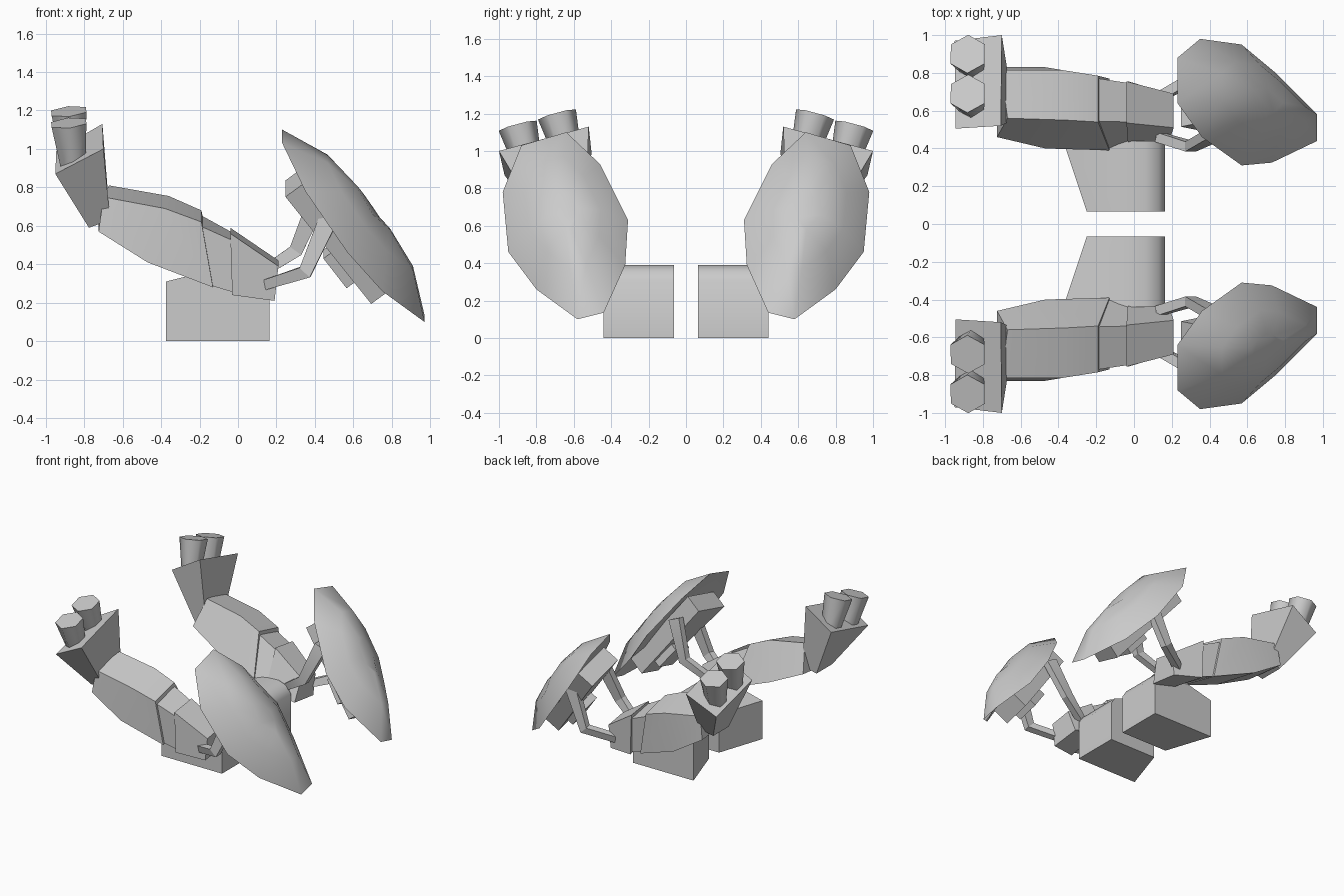
import bpy, bmesh, math
from mathutils import Vector

if "Cube" in bpy.data.objects:
    bpy.data.objects.remove(bpy.data.objects["Cube"], do_unlink=True)

grey = bpy.data.materials.new("plain grey")
grey.use_nodes = True
grey.diffuse_color = (0.6, 0.6, 0.6, 1)
grey.node_tree.nodes["Principled BSDF"].inputs["Base Color"].default_value = (0.6, 0.6, 0.6, 1)


def loft(name, rings, side, angle=25):
    """Skin a list of equal rings, cap both ends; side is +1 or -1 across y."""
    bm = bmesh.new()
    loops = [[bm.verts.new((p[0], p[1] * side, p[2])) for p in r] for r in rings]
    n = len(loops[0])
    for a, b in zip(loops, loops[1:]):
        for i in range(n):
            j = (i + 1) % n
            bm.faces.new((a[i], a[j], b[j], b[i]))
    bm.faces.new(loops[0])
    bm.faces.new(loops[-1])
    bmesh.ops.recalc_face_normals(bm, faces=bm.faces)
    me = bpy.data.meshes.new(name)
    bm.to_mesh(me)
    bm.free()
    me.materials.append(grey)
    ob = bpy.data.objects.new(name, me)
    bpy.context.collection.objects.link(ob)
    bpy.ops.object.select_all(action="DESELECT")
    ob.select_set(True)
    bpy.context.view_layer.objects.active = ob
    bpy.ops.object.shade_smooth_by_angle(angle=math.radians(angle))


def section(ridge, shoulder, floor, top_y, floor_y, rise=0.09):
    """Four-cornered arm section; the inner floor corner sits higher by rise."""
    return [(ridge[0], top_y[0], ridge[1]), (shoulder[0], top_y[1], shoulder[1]),
            (floor[0], floor_y[1], floor[1]), (floor[0], floor_y[0], floor[1] + rise)]


def nozzle(name, top, side):
    axis = Vector((-0.1, 0.27, 1)).normalized()
    u = Vector((0, 1, 0)).cross(axis).normalized()
    v = axis.cross(u)
    rings = []
    for back, radius in ((0.26, 0.07), (0, 0.105)):
        c = Vector(top) - axis * back
        rings.append([c + radius * (v * math.cos(k * math.pi / 3) + u * math.sin(k * math.pi / 3))
                      for k in range(6)])
    loft(name, rings, side, 65)


def strut(name, path, side):
    """Flat bar following a bent path, widening toward the shield."""
    pts = [Vector(p) for p in path]
    rings = []
    for i, (p, half) in enumerate(zip(pts, (0.026, 0.036, 0.05))):
        d = (pts[min(i + 1, len(pts) - 1)] - pts[max(i - 1, 0)]).normalized()
        w = d.cross(Vector((0, 1, 0))).normalized() * half
        h = w.cross(d).normalized() * 0.026
        rings.append([p + w + h, p + w - h, p - w - h, p - w + h])
    loft(name, rings, side)


# Shield rim and its local frame: long axis, cross axis, outward normal
RIM = [Vector(p) for p in (
    (0.23, 0.64, 1.10), (0.23, 0.88, 1.03), (0.35, 0.98, 0.78), (0.57, 0.95, 0.46),
    (0.75, 0.80, 0.26), (0.97, 0.58, 0.10), (0.97, 0.44, 0.135), (0.73, 0.325, 0.39),
    (0.57, 0.31, 0.63), (0.36, 0.46, 0.93))]
MID = Vector((0.58, 0.63, 0.60))
LONG = Vector((0.6, -0.2, -0.77)).normalized()
OUT = Vector((0.8, 0.155, 0.58))
OUT = (OUT - LONG * OUT.dot(LONG)).normalized()
CROSS = OUT.cross(LONG)


def dome_ring(scale, height):
    return [MID + (p - MID) * scale + OUT * height for p in RIM]


def shield_block(name, start, end, half_start, half_end, depth, side):
    """Box standing on the back of the shield."""
    rings = [[MID + LONG * a + CROSS * b + OUT * d for a, b in
              ((start, -half_start), (end, -half_end), (end, half_end), (start, half_start))]
             for d in (-0.005, -depth)]
    loft(name, rings, side)


for side, tag in ((1, "back"), (-1, "front")):
    # Foot block with a rounded top edge
    profile = [(0.165, 0), (0.165, 0.31), (0.13, 0.365), (0.06, 0.39), (-0.08, 0.385)]
    loft(tag + "_foot_block",
         [[(x, y, z) for x, z in profile + [(left, 0.31), (left, 0)]]
          for y, left in ((0.065, -0.25), (0.44, -0.375))], side, 40)

    # Arm in three overlapping segments
    loft(tag + "_arm_main", [
        section((-0.67, 0.81), (-0.70, 0.75), (-0.725, 0.57), (0.56, 0.815), (0.46, 0.83), 0.04),
        section((-0.36, 0.755), (-0.38, 0.69), (-0.47, 0.41), (0.55, 0.815), (0.40, 0.83)),
        section((-0.19, 0.68), (-0.19, 0.62), (-0.13, 0.28), (0.54, 0.785), (0.39, 0.77))],
        side, 35)
    loft(tag + "_arm_joint", [
        section((-0.22, 0.67), (-0.22, 0.61), (-0.16, 0.295), (0.545, 0.775), (0.40, 0.76)),
        section((-0.02, 0.56), (-0.02, 0.52), (-0.01, 0.25), (0.54, 0.745), (0.42, 0.73))], side)
    loft(tag + "_arm_end", [
        section((-0.04, 0.59), (-0.04, 0.56), (-0.03, 0.24), (0.535, 0.755), (0.395, 0.755), 0.07),
        section((0.21, 0.42), (0.21, 0.39), (0.19, 0.21), (0.51, 0.69), (0.45, 0.69), 0.03)], side)

    # Wedge housing and its two nozzles
    loft(tag + "_nozzle_housing", [
        [(-0.665, 0.54, 0.63), (-0.665, 0.78, 0.63), (-0.775, 0.76, 0.59), (-0.775, 0.56, 0.59)],
        [(-0.705, 0.52, 1.13), (-0.70, 1.0, 1.0), (-0.95, 0.97, 0.87), (-0.945, 0.505, 0.99)]],
        side)
    nozzle(tag + "_outer_nozzle", (-0.88, 0.90, 1.135), side)
    nozzle(tag + "_inner_nozzle", (-0.88, 0.69, 1.195), side)

    # Domed shield with backing blocks
    loft(tag + "_shield", [dome_ring(0.8, 0.015), dome_ring(1, 0), dome_ring(0.6, 0.12),
                           dome_ring(0.22, 0.155)], side, 50)
    shield_block(tag + "_shield_backing", -0.36, 0.38, 0.17, 0.11, 0.145, side)
    shield_block(tag + "_shield_hub", 0.04, 0.24, 0.09, 0.09, 0.20, side)

    # Bent struts joining the arm to the shield
    strut(tag + "_outer_strut", [(0.13, 0.67, 0.29), (0.35, 0.79, 0.36), (0.48, 0.77, 0.66)], side)
    strut(tag + "_inner_strut", [(0.13, 0.46, 0.36), (0.30, 0.41, 0.47), (0.42, 0.47, 0.75)], side)
